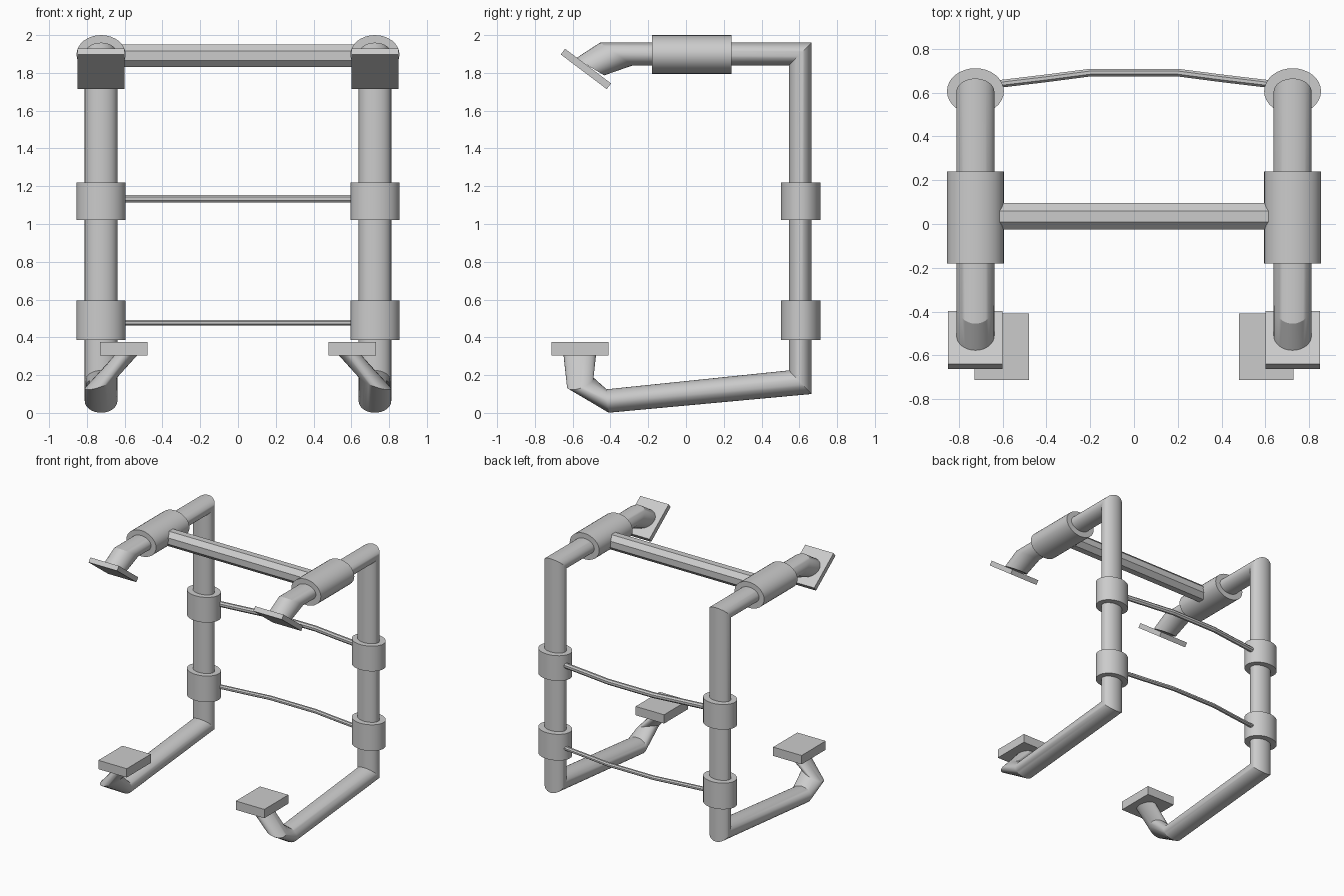
import bpy, bmesh, math
from mathutils import Vector, Matrix

if "Cube" in bpy.data.objects:
    bpy.data.objects.remove(bpy.data.objects["Cube"])

X0 = -0.725   # centre line of the left side tube


def finish(name, bm, mirror=False, smooth=None):
    bmesh.ops.recalc_face_normals(bm, faces=bm.faces)
    me = bpy.data.meshes.new(name)
    bm.to_mesh(me)
    bm.free()
    ob = bpy.data.objects.new(name, me)
    bpy.context.collection.objects.link(ob)
    if smooth:
        bpy.ops.object.select_all(action='DESELECT')
        ob.select_set(True)
        bpy.context.view_layer.objects.active = ob
        bpy.ops.object.shade_smooth_by_angle(angle=math.radians(smooth))
    if mirror:
        ob.modifiers.new("Mirror", 'MIRROR').use_mirror_merge = False
    return ob


def loft(name, rings, sides, mirror=False, smooth=None, phase=0.0):
    """Skin elliptical rings given as (centre, u axis, v axis)."""
    bm = bmesh.new()
    loops = []
    for c, u, v in rings:
        c, u, v = Vector(c), Vector(u), Vector(v)
        angs = [2 * math.pi * (i + phase) / sides for i in range(sides)]
        loops.append([bm.verts.new(c + u * math.cos(a) + v * math.sin(a)) for a in angs])
    for a, b in zip(loops, loops[1:]):
        for i in range(sides):
            j = (i + 1) % sides
            bm.faces.new((a[i], a[j], b[j], b[i]))
    bm.faces.new(loops[0])
    bm.faces.new(loops[-1])
    return finish(name, bm, mirror, smooth)


def box(name, centre, size, tilt=0.0):
    bm = bmesh.new()
    m = (Matrix.Translation(centre) @ Matrix.Rotation(math.radians(tilt), 4, 'X')
         @ Matrix.Diagonal((*size, 1)))
    bmesh.ops.create_cube(bm, size=1, matrix=m)
    return finish(name, bm, mirror=True)


# bent oval side tubes with mitred corners
R = 0.0865
loft("side_tube", [
    ((X0, -0.508, 1.832), (R, 0, 0), (0, -0.075, 0.045)),
    ((X0, -0.368, 1.90), (R, 0, 0), (0, -0.0875, 0.06)),
    ((X0, 0.605, 1.90), (R, 0, 0), (0, 0.06, 0.06)),
    ((X0, 0.605, 0.1625), (R, 0, 0), (0, 0.06, -0.0625)),
    ((X0, -0.415, 0.063), (R, 0, 0), (0, 0.005, -0.062)),
    ((X0, -0.56, 0.16), (0.085, 0, 0.03), (0, -0.07, -0.022)),
    ((X0 + 0.145, -0.5625, 0.32), (0.061, 0, 0), (0, -0.0875, 0)),
], 32, mirror=True, smooth=25)

# collars: one on each top run, two on each upright
loft("top_collar", [((X0, y, 1.8975), (0.13, 0, 0), (0, 0, 0.1025)) for y in (-0.18, 0.24)],
     32, mirror=True, smooth=30)
for name, z0, z1 in (("upper_collar", 1.02, 1.22), ("lower_collar", 0.387, 0.595)):
    loft(name, [((X0, 0.607, z), (0.13, 0, 0), (0, 0.105, 0)) for z in (z0, z1)],
         32, mirror=True, smooth=30)

# end pads
box("top_pad", (X0, -0.53, 1.821), (0.25, 0.305, 0.038), tilt=-37)
box("bottom_pad", (-0.605, -0.561, 0.34), (0.25, 0.303, 0.07))

# straight faceted top bar
loft("top_bar", [((x, 0.035, 1.891), (0, 0.065, 0), (0, 0, 0.065)) for x in (-0.64, 0.64)],
     8, phase=0.5)

# thin bowed bars across the back
bow = [(-0.66, 0.635), (-0.4, 0.666), (-0.2, 0.692), (0.2, 0.692), (0.4, 0.666), (0.66, 0.635)]
for name, z, r in (("upper_back_bar", 1.134, 0.022), ("lower_back_bar", 0.477, 0.016)):
    loft(name, [((x, y, z), (0, 0.019, 0), (0, 0, r)) for x, y in bow], 8, phase=0.5)
